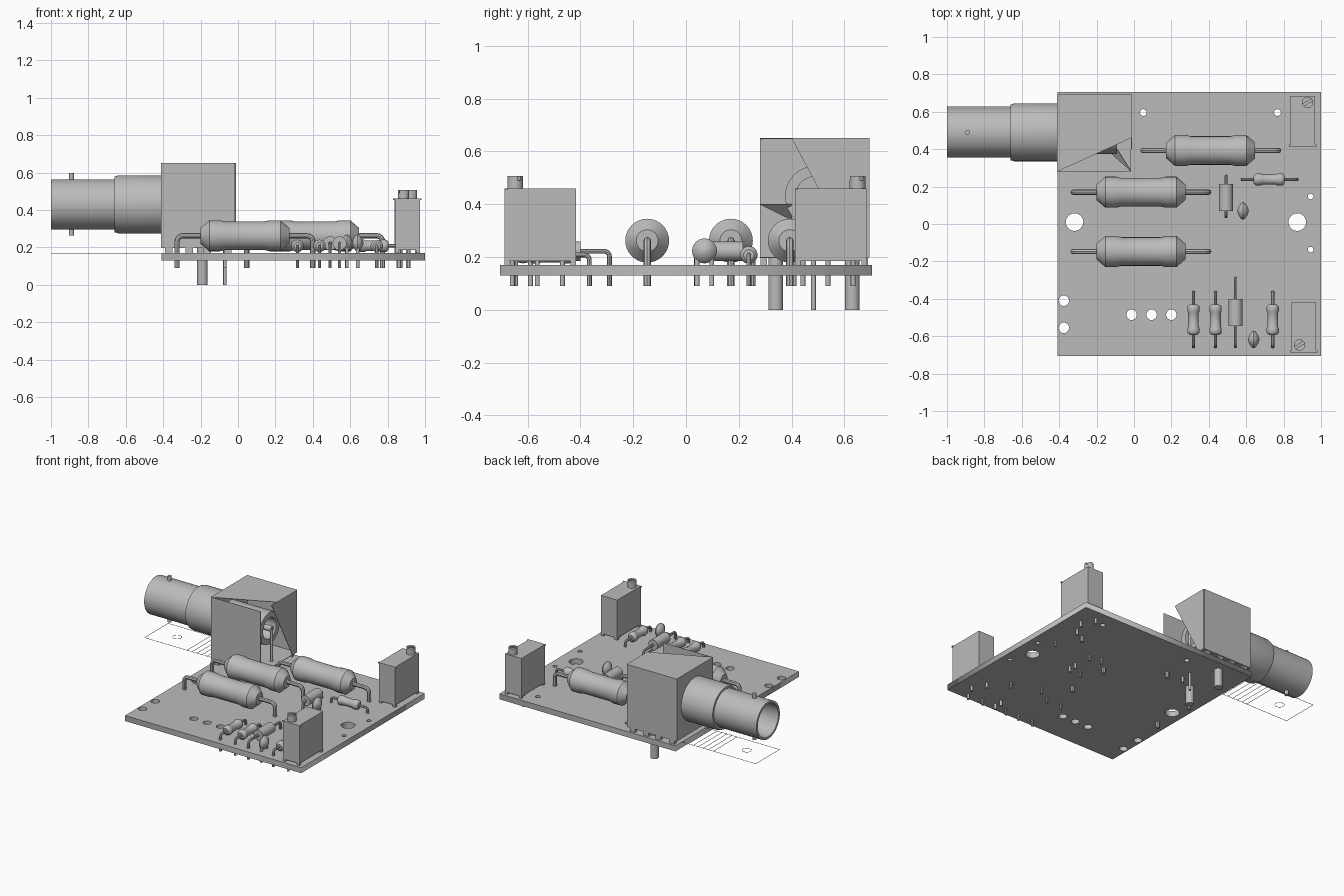
import bpy, bmesh, math
from mathutils import Vector, Matrix

if "Cube" in bpy.data.objects:
    bpy.data.objects.remove(bpy.data.objects["Cube"])

GREY = bpy.data.materials.new("plain_grey")
GREY.use_nodes = True
GREY.diffuse_color = (0.5, 0.5, 0.5, 1)
GREY.node_tree.nodes["Principled BSDF"].inputs["Base Color"].default_value = (0.5, 0.5, 0.5, 1)

TOP, BOTTOM, LEAD_END = 0.17, 0.13, 0.09


def activate(ob):
    bpy.ops.object.select_all(action='DESELECT')
    ob.select_set(True)
    bpy.context.view_layer.objects.active = ob


def add(name, data, smooth=False):
    ob = bpy.data.objects.new(name, data)
    bpy.context.collection.objects.link(ob)
    data.materials.append(GREY)
    activate(ob)
    if isinstance(data, bpy.types.Curve):
        bpy.ops.object.convert(target='MESH')
        ob = bpy.context.view_layer.objects.active
    if smooth:
        bpy.ops.object.shade_smooth_by_angle(angle=math.radians(35))
    return ob


def box(name, lo, hi):
    lo, hi = Vector(lo), Vector(hi)
    bm = bmesh.new()
    bmesh.ops.create_cube(bm, size=1, matrix=Matrix.Translation((lo + hi) / 2)
                          @ Matrix.Diagonal((*(hi - lo), 1)))
    me = bpy.data.meshes.new(name)
    bm.to_mesh(me)
    bm.free()
    return add(name, me)


def lathe(name, profile, centre, axis='X', steps=32, closed=False):
    """Revolve (position along axis, radius) points round an axis."""
    c = Vector(centre)
    turn = Vector((1, 0, 0)).rotation_difference(
        Vector([float(axis == a) for a in 'XYZ'])).to_matrix()
    bm = bmesh.new()
    rings = []
    for t, r in profile:
        ring = []
        for i in range(steps):
            a = math.tau * i / steps
            ring.append(bm.verts.new(c + turn @ Vector((t, r * math.cos(a), r * math.sin(a)))))
        rings.append(ring)
    pairs = list(zip(rings, rings[1:] + rings[:1]))
    for p, q in pairs if closed else pairs[:-1]:
        for i in range(steps):
            j = (i + 1) % steps
            bm.faces.new((p[i], p[j], q[j], q[i]))
    if not closed:
        bm.faces.new(rings[0])
        bm.faces.new(rings[-1])
    bmesh.ops.recalc_face_normals(bm, faces=bm.faces)
    me = bpy.data.meshes.new(name)
    bm.to_mesh(me)
    bm.free()
    return add(name, me, True)


def pin(name, x, y, z0, z1, r, steps=12):
    return lathe(name, [(z0, r), (z1, r)], (x, y, 0), 'Z', steps)


def spline(cu, pts, cyclic=False):
    s = cu.splines.new('POLY')
    s.points.add(len(pts) - 1)
    for p, co in zip(s.points, pts):
        p.co = (*co, 1)
    s.use_cyclic_u = cyclic


def lead(name, a, b, z, r):
    """Wire from a to b at height z, bent down through the board."""
    a, b = Vector((*a, 0)), Vector((*b, 0))
    d = (b - a).normalized()
    bend = r * 2.2
    up = Vector((0, 0, 1))
    arc = [(bend * (1 - math.cos(t)), z - bend * (1 - math.sin(t)))
           for t in (i * math.pi / 8 for i in range(5))]
    pts = [a + up * LEAD_END] + [a + d * u + up * h for u, h in arc]
    pts += [b - d * u + up * h for u, h in reversed(arc)] + [b + up * LEAD_END]
    cu = bpy.data.curves.new(name, 'CURVE')
    cu.dimensions = '3D'
    cu.bevel_depth, cu.bevel_resolution, cu.use_fill_caps = r, 2, True
    spline(cu, pts)
    add(name, cu, True)


def panel(name, pts):
    me = bpy.data.meshes.new(name)
    me.from_pydata(pts, [], [range(len(pts))])
    ob = add(name, me)
    ob.modifiers.new("thickness", 'SOLIDIFY').thickness = 0.003


# circuit board with drilled holes
holes = [(-.318, .01, .047), (.873, .01, .047), (.05, .596, .018), (.767, .596, .018),
         (.944, .147, .015), (.944, -.137, .015), (-.375, -.41, .028), (-.375, -.555, .028),
         (-.013, -.485, .028), (.094, -.485, .028), (.2, -.485, .028)]
cu = bpy.data.curves.new("circuit_board", 'CURVE')
cu.dimensions, cu.fill_mode, cu.extrude = '2D', 'BOTH', (TOP - BOTTOM) / 2
spline(cu, [(-.41, -.705, 0), (1, -.705, 0), (1, .705, 0), (-.41, .705, 0)], True)
for x, y, r in holes:
    spline(cu, [(x + r * math.cos(i * math.tau / 24), y + r * math.sin(i * math.tau / 24), 0)
                for i in range(24)], True)
board = add("circuit_board", cu)
board.location.z = (TOP + BOTTOM) / 2


# axial parts: body profile goes from 0 to 1 along its length
def axial(name, axis, line, body, ends, z, r, wire, shape):
    mid, length = sum(body) / 2, body[1] - body[0]
    half = [(-length / 2 + u * length, k * r) for u, k in shape]
    centre = (mid, line, z) if axis == 'X' else (line, mid, z)
    lathe(name + "_body", half + [(-t, k) for t, k in reversed(half)], centre, axis)
    a, b = [(e, line) if axis == 'X' else (line, e) for e in ends]
    lead(name + "_lead", a, b, z, wire)


RESISTOR = [(0, .5), (.1, 1), (.22, 1), (.28, .92)]
SMALL = [(0, .6), (.05, .92), (.1, 1), (.22, 1), (.28, .85)]
PLAIN = [(0, 1), (.3, 1)]
for i, (y, x) in enumerate([(.17, .037), (-.147, .037), (.393, .41)]):
    axial(f"power_resistor_{i}", 'X', y, (x - .238, x + .238), (x - .363, x + .363),
          .262, .083, .014, RESISTOR)
for i, x in enumerate([.318, .436, .742]):
    axial(f"small_resistor_{i}", 'Y', x, (-.593, -.43), (-.655, -.366), .208, .033, .009, SMALL)
axial("side_resistor", 'X', .238, (.64, .805), (.58, .87), .208, .033, .009, SMALL)
axial("front_diode", 'Y', .543, (-.545, -.4), (-.655, -.29), .222, .037, .009, PLAIN)
axial("back_diode", 'Y', .492, (.07, .215), (.04, .255), .222, .037, .009, PLAIN)

# lens-shaped disc capacitors
for n, x, y in [("front", .64, -.617), ("back", .583, .07)]:
    lathe(n + "_capacitor", [(-.03, .006), (-.024, .022), (-.01, .043), (0, .047),
                             (.01, .043), (.024, .022), (.03, .006)], (x, y, .223))
    for s in (-1, 1):
        pin(n + "_capacitor_lead", x, y + s * .028, LEAD_END, .21, .009)

# trimmers with slotted screws
for n, x0, y0, y1, sx, sy in [("front", .842, -.688, -.417, .885, -.647),
                              ("back", .837, .413, .685, .928, .65)]:
    x1 = x0 + .13
    box(n + "_trimmer", (x0, y0, .185), (x1, y1, .46))
    box(n + "_trimmer_rim", (x0 - .008, y0, .453), (x1 + .008, y0 + .012, .46))
    for fx in (x0, x1 - .02):
        for fy in (y0, y1 - .02):
            box(n + "_trimmer_foot", (fx, fy, TOP), (fx + .02, fy + .02, .185))
    pin(n + "_trimmer_screw", sx, sy, .46, .49, .03, 24)
    # two half discs leave the screw slot open
    for s in (-1, 1):
        a0 = math.radians(30)
        arc = [a0 + s * (.2 + i * (math.pi - .4) / 8) for i in range(9)]
        bm = bmesh.new()
        f = bm.faces.new([bm.verts.new((sx + .03 * math.cos(a), sy + .03 * math.sin(a), .49))
                          for a in arc])
        up = bmesh.ops.extrude_face_region(bm, geom=[f])["geom"]
        bmesh.ops.translate(bm, vec=(0, 0, .016),
                            verts=[v for v in up if isinstance(v, bmesh.types.BMVert)])
        bmesh.ops.recalc_face_normals(bm, faces=bm.faces)
        me = bpy.data.meshes.new(n + "_screw_half")
        bm.to_mesh(me)
        bm.free()
        add(n + "_screw_half", me)
    for i in range(3):
        pin(n + "_trimmer_pin", x0 + (.07 if i == 1 else .02), y0 + .03 + i * .095,
            LEAD_END, .19, .009)

# connector housing: thin walls, open at the inner corner
L, R, F, B, D, U = -.41, -.015, .28, .693, .2, .65
panel("housing_front", [(L, F, D), (R, F, D), (R, F, U), (L, F, U)])
panel("housing_back", [(L, B, D), (R, B, D), (R, B, U), (L, B, U)])
panel("housing_outer", [(L, F, D), (L, B, D), (L, B, U), (L, F, U)])
panel("housing_floor", [(L, F, D), (R, F, D), (R, B, D), (L, B, D)])
panel("housing_top", [(L, F, U), (R, .46, U), (R, B, U), (L, B, U)])
panel("housing_inner", [(R, .4, U), (R, B, U), (R, B, D), (R, .64, D)])
panel("housing_flap", [(R, F, .4), (-.09, .4, .4), (-.15, .4, .34)])
for x in (L + .04, L + .15, R - .15, R - .04):
    for y in (F + .015, B - .015):
        box("housing_foot", (x - .02, y - .012, TOP), (x + .02, y + .012, D))

# round coaxial socket
axis_y, axis_z = .49, .43
lathe("socket_barrel", [(-1, .134), (-.66, .134), (-.66, .149), (-.64, .155), (-.41, .155),
                        (-.41, .115), (-.09, .115), (-.09, .075), (-.5, .075), (-.5, .118),
                        (-1, .118)], (0, axis_y, axis_z), steps=48, closed=True)
lathe("socket_insulator", [(-.6, .05), (-.5, .118), (-.48, .118)], (0, axis_y, axis_z))
lathe("socket_contact", [(-.85, .02), (-.07, .02)], (0, axis_y, axis_z), steps=16)
for s in (-1, 1):
    z = sorted((axis_z + s * .12, axis_z + s * .167))
    pin("bayonet_lug", -.89, axis_y, *z, .013)

# socket mounting posts and signal pins
for y in (.34, .63):
    pin("mounting_post", -.19, y, 0, D, .028, 24)
pin("signal_pin", -.07, .483, 0, axis_z, .009)
pin("ground_pin", -.07, .41, LEAD_END, D, .009)

# fine printed outline beside the board
w = .002
for x in (-1, -.66, -.62, -.58, -.54, -.5, -.46):
    box("outline_cross", (x, .36, TOP - w), (x + w, .63, TOP))
for y in (.36, .63):
    box("outline_side", (-1, y - w, TOP - w), (-.41, y, TOP))
lathe("outline_ring", [(0, .03), (0, .032), (w, .032), (w, .03)], (-.83, .49, TOP - w),
      'Z', 24, True)
